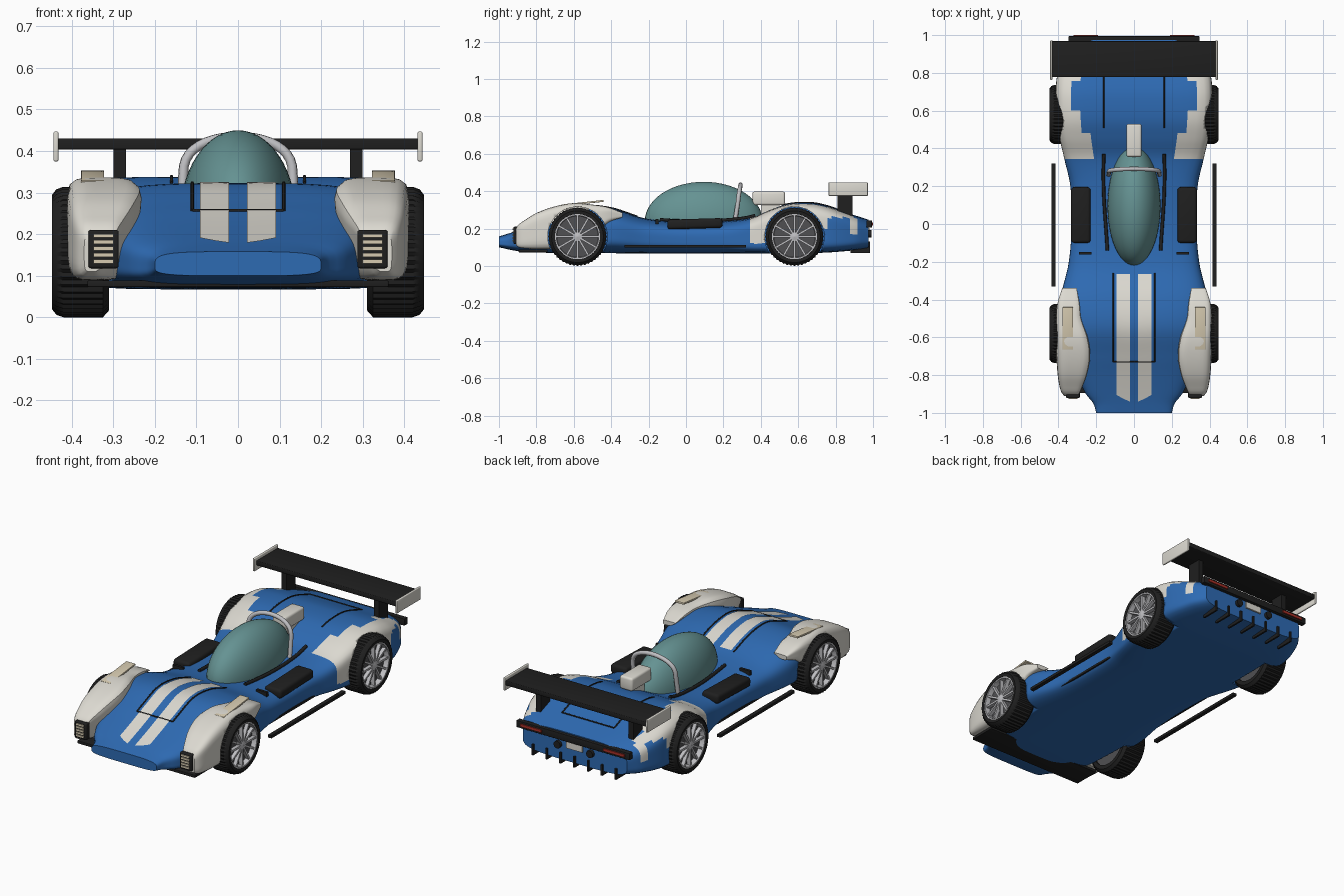
import bpy, bmesh, math
from mathutils import Vector, Matrix

if "Cube" in bpy.data.objects:
    bpy.data.objects.remove(bpy.data.objects["Cube"])


def material(name, *rgb):
    m = bpy.data.materials.new(name)
    m.use_nodes = True
    m.diffuse_color = (*rgb, 1)
    m.node_tree.nodes["Principled BSDF"].inputs["Base Color"].default_value = (*rgb, 1)
    return m


BLUE = material("body blue", .027, .145, .45)
WHITE = material("warm white", .72, .70, .64)
BLACK = material("black", .014, .014, .014)
GLASS = material("teal glass", .13, .29, .29)
SILVER = material("silver", .52, .52, .54)
BEIGE = material("lamp beige", .68, .60, .44)
RED = material("lamp red", .4, .03, .02)
GREY = material("dark grey", .08, .08, .085)


def finish(bm, name, *mats, angle=35):
    bmesh.ops.recalc_face_normals(bm, faces=bm.faces)
    me = bpy.data.meshes.new(name)
    bm.to_mesh(me)
    bm.free()
    ob = bpy.data.objects.new(name, me)
    bpy.context.collection.objects.link(ob)
    for m in mats:
        me.materials.append(m)
    activate(ob)
    bpy.ops.object.shade_smooth_by_angle(angle=math.radians(angle))
    return ob


def activate(ob):
    bpy.ops.object.select_all(action='DESELECT')
    ob.select_set(True)
    bpy.context.view_layer.objects.active = ob


def box(name, mat, x, y, z, bevel=0.0, tilt=0.0):
    """Box from x, y and z ranges, optionally bevelled and tilted about x."""
    bm = bmesh.new()
    bmesh.ops.create_cube(bm, size=1)
    size = [r[1] - r[0] for r in (x, y, z)]
    bmesh.ops.scale(bm, vec=size, verts=bm.verts)
    if bevel:
        bmesh.ops.bevel(bm, geom=bm.edges[:], offset=bevel, segments=3, affect='EDGES', profile=.5)
    bmesh.ops.rotate(bm, matrix=Matrix.Rotation(tilt, 3, 'X'), verts=bm.verts)
    bmesh.ops.translate(bm, vec=[sum(r) / 2 for r in (x, y, z)], verts=bm.verts)
    return finish(bm, name, mat)


def span(s, a, b):
    return tuple(sorted((s * a, s * b)))


def loft(bm, rings, closed=False):
    rows = [[bm.verts.new(p) for p in ring] for ring in rings]
    n = len(rows[0])
    for a, b in zip(rows, rows[1:] + rows[:1] if closed else rows[1:]):
        for i in range(n):
            bm.faces.new((a[i], a[(i + 1) % n], b[(i + 1) % n], b[i]))
    if not closed:
        bm.faces.new(rows[0])
        bm.faces.new(rows[-1])


def tube(name, mat, pts, r):
    cu = bpy.data.curves.new(name, 'CURVE')
    cu.dimensions, cu.bevel_depth, cu.bevel_resolution, cu.use_fill_caps = '3D', r, 2, True
    sp = cu.splines.new('POLY')
    sp.points.add(len(pts) - 1)
    for q, p in zip(sp.points, pts):
        q.co = (*p, 1)
    ob = bpy.data.objects.new(name, cu)
    bpy.context.collection.objects.link(ob)
    cu.materials.append(mat)
    activate(ob)
    bpy.ops.object.convert(target='MESH')
    bpy.ops.object.shade_smooth_by_angle(angle=math.radians(50))


def keyed(keys):
    """Smooth curve through (position, value) keys."""
    def slope(i):
        a, b = keys[max(i - 1, 0)], keys[min(i + 1, len(keys) - 1)]
        return (b[1] - a[1]) / (b[0] - a[0])

    def f(t):
        t = min(max(t, keys[0][0]), keys[-1][0])
        i = max(j for j in range(len(keys) - 1) if keys[j][0] <= t)
        (p, u), (q, v) = keys[i], keys[i + 1]
        h, k = q - p, (t - p) / (q - p)
        return (u * (1 + 2 * k) * (1 - k) ** 2 + v * k * k * (3 - 2 * k)
                + h * k * (1 - k) * (slope(i) * (1 - k) - slope(i + 1) * k))
    return f


def super_ring(n, count):
    """Unit rounded square, given as (cos, sin) pairs."""
    for i in range(count):
        c, s = math.cos(math.tau * i / count), math.sin(math.tau * i / count)
        r = (abs(c) ** n + abs(s) ** n) ** (-1 / n)
        yield c * r, s * r


# Body shape along its length
width = keyed([(-1, .2), (-.95, .215), (-.9, .255), (-.8, .3), (-.6, .36), (-.42, .39), (-.2, .345), (0, .33),
               (.2, .337), (.35, .37), (.5, .402), (.75, .412), (.9, .37), (.975, .32)])
top = keyed([(-1, .158), (-.93, .18), (-.8, .228), (-.7, .268), (-.55, .32), (-.4, .31), (-.22, .255), (0, .235),
             (.2, .24), (.35, .258), (.45, .3), (.55, .332), (.67, .337), (.75, .322), (.85, .288), (.975, .248)])
floor = keyed([(-1, .1), (-.9, .08), (-.7, .07), (.7, .07), (.975, .09)])
square = keyed([(-1, 4), (.2, 4), (.45, 7), (.8, 6), (.975, 4)])
white_edge = keyed([(.34, .2), (.45, .235), (.52, .27), (.6, .31), (.7, .33), (.77, .3), (.85, .3), (.93, .33)])


def middle(y):
    return floor(y) + .4 * (top(y) - floor(y))


def surface(x, y):
    k = max(0, 1 - abs(x / width(y)) ** square(y))
    return middle(y) + (top(y) - middle(y)) * k ** (1 / square(y))


def cut_arches(ob, sides):
    for s in sides:
        for y in (-.58, .58):
            bm = bmesh.new()
            bmesh.ops.create_cone(bm, cap_ends=True, segments=48, radius1=.159, radius2=.159, depth=.3,
                                  matrix=Matrix.Translation((s * .452, y, .157)) @ Matrix.Rotation(math.pi / 2, 4, 'Y'))
            cutter = finish(bm, "arch_cutter", ob.data.materials[0])
            cutter.hide_render = True
            activate(ob)
            mod = ob.modifiers.new("arch", 'BOOLEAN')
            mod.operation, mod.solver, mod.object = 'DIFFERENCE', 'EXACT', cutter
            bpy.ops.object.modifier_apply(modifier=mod.name)
            bpy.data.objects.remove(cutter)


rings = []
for i in range(101):
    y = -1 + 1.975 * i / 100
    m = middle(y)
    rings.append([(c * width(y), y, m + s * ((top(y) - m) if s > 0 else (m - floor(y))))
                  for c, s in super_ring(square(y), 72)])
bm = bmesh.new()
loft(bm, rings)
body = finish(bm, "body", BLUE, WHITE)
cut_arches(body, (-1, 1))
for p in body.data.polygons:
    x, y, z = p.center
    low = .12 if y < .5 else .2 if y < .76 else .26 if y < .87 else .17
    if .34 < y < .92 and abs(x) > white_edge(y) and z > low and abs(x) > .2:
        p.material_index = 1

# Front fenders: inner x, outer x, bottom and top along the length
ys = (-.91, -.895, -.87, -.8, -.7, -.6, -.5, -.42, -.34)
inner, outer, under, crest = (keyed(list(zip(ys, v))) for v in (
    (.29, .28, .268, .24, .222, .235, .27, .28, .295),
    (.37, .382, .392, .404, .411, .415, .413, .405, .38),
    (.11, .1, .095, .09, .09, .09, .15, .23, .26),
    (.2, .222, .24, .283, .319, .336, .328, .315, .285)))
for s in (-1, 1):
    rings = []
    for i in range(41):
        y = -.91 + .57 * i / 40
        a, b, lo, hi = inner(y), outer(y), under(y), crest(y)
        ring = []
        for c, t in super_ring(5, 40):
            lean = .045 * (1 - t) / 2 * (1 - c) / 2
            ring.append((s * ((a + b) / 2 + c * (b - a) / 2 + lean), y, (lo + hi) / 2 + t * (hi - lo) / 2))
        rings.append(ring)
    bm = bmesh.new()
    loft(bm, rings)
    cut_arches(finish(bm, "front_fender", WHITE), (s,))

# Wheels
def lathe(name, mat, s, y, profile, seg, tread=0.0):
    bm = bmesh.new()
    loft(bm, [[(s * x, y + (r - (tread if j % 2 and r > .14 else 0)) * math.cos(math.tau * j / seg),
                .157 + (r - (tread if j % 2 and r > .14 else 0)) * math.sin(math.tau * j / seg))
               for x, r in profile] for j in range(seg)], closed=True)
    finish(bm, name, mat)


for s in (-1, 1):
    for y in (-.58, .58):
        lathe("tyre", BLACK, s, y, [(.31, .118), (.31, .14), (.325, .157), (.42, .157), (.437, .151),
                                    (.447, .138), (.445, .121), (.43, .118)], 96, .005)
        lathe("rim", SILVER, s, y, [(.41, .122), (.443, .122), (.443, .113), (.41, .11)], 48)
        lathe("rim_back", GREY, s, y, [(.32, .005), (.32, .12), (.415, .12), (.415, .005)], 32)
        lathe("hub", SILVER, s, y, [(.41, .001), (.41, .026), (.436, .024), (.441, .001)], 24)
        bm = bmesh.new()
        for k in range(12):
            spin = Matrix.Rotation(math.tau * k / 12, 4, 'X')
            at = Matrix.Translation((s * .427, y, .157)) @ spin @ Matrix.Translation((0, 0, .067))
            bmesh.ops.create_cube(bm, size=1, matrix=at @ Matrix.Diagonal((.02, .011, .1, 1)))
        finish(bm, "wheel_spokes", SILVER)

# Canopy, roll bar and headrest
bm = bmesh.new()
bmesh.ops.create_uvsphere(bm, u_segments=48, v_segments=28, radius=1)
bmesh.ops.delete(bm, geom=[v for v in bm.verts if v.co.z < -.3], context='VERTS')
bmesh.ops.scale(bm, vec=(.14, .315, .21), verts=bm.verts)
bmesh.ops.translate(bm, vec=(0, .095, .24), verts=bm.verts)
finish(bm, "canopy", GLASS)
hoop = [(-.135, .262, .24)]
for c, t in [(math.cos(math.pi * (1 - k / 20)), math.sin(math.pi * k / 20)) for k in range(21)]:
    hoop.append((.132 * c, .278 + .014 * t, .34 + .095 * t ** .75))
tube("roll_bar", SILVER, hoop + [(.135, .262, .24)], .012)
box("headrest", WHITE, (-.04, .04), (.355, .53), (.325, .398), .012)
box("headrest_post", WHITE, (-.025, .025), (.4, .5), (.24, .34))

# Hood stripes and panel seams
for s in (-1, 1):
    bm = bmesh.new()
    rows = []
    for i in range(33):
        rows.append([bm.verts.new((s * x, y, surface(x, y) + .003)) for x, y in
                     ((x, a + (-.265 - a) * i / 32) for x, a in ((.022, -.94), (.057, -.925), (.092, -.905)))])
    for a, b in zip(rows, rows[1:]):
        for k in (0, 1):
            bm.faces.new((a[k], a[k + 1], b[k + 1], b[k]))
    finish(bm, "hood_stripe", WHITE)
    seams = {"hood_seam": (.11, -.73, -.26), "deck_seam": (.16, .51, .86)}
    for name, (x, a, b) in seams.items():
        ys = [a + (b - a) * k / 20 for k in range(21)]
        tube(name, BLACK, [(s * x, y, surface(x, y) + .001) for y in ys], .004)
for x, y in ((.11, -.73), (.16, .86)):
    tube("cross_seam", BLACK, [(-x, y, surface(x, y) + .001), (x, y, surface(x, y) + .001)], .004)

# Side details
for s in (-1, 1):
    box("side_pod", BLACK, span(s, .23, .333), (-.1, .195), (.2, .252), .016, .03)
    box("side_skirt", BLACK, span(s, .415, .437), (-.33, .32), (.098, .113))
    box("sill_strip", BLACK, span(s, .325, .334), (-.2, .2), (.1, .112))
    box("vent_slot", BLACK, span(s, .225, .29), (-.162, -.148), (.225, .25))
    tube("cockpit_edge", BLACK, [(s * (.15 + .012 * math.sin(6 * t)), t, surface(.15, t) + .006)
                                 for t in [-.14 + .51 * k / 16 for k in range(17)]], .009)
    # Headlights and fender plates
    box("headlight_panel", BLACK, span(s, .287, .36), (-.922, -.89), (.118, .21), .006)
    for k in range(5):
        z = .13 + .0155 * k
        box("headlight_bar", BEIGE, span(s, .3, .348), (-.927, -.92), (z, z + .009))
    box("fender_plate", BEIGE, span(s, .322, .378), (-.665, -.44), (.331, .341), .002, .11)
    # Wing supports and end plates
    box("wing_strut", BLACK, span(s, .27, .3), (.81, .89), (.25, .41))
    box("wing_end_plate", WHITE, span(s, .432, .444), (.762, .972), (.375, .447), .004)
    # Rear lamps and exhausts
    box("tail_lamp", RED, span(s, .19, .32), (.99, 1), (.217, .232))
    bm = bmesh.new()
    bmesh.ops.create_cone(bm, cap_ends=True, segments=20, radius1=.02, radius2=.02, depth=.04,
                          matrix=Matrix.Translation((s * .1, .972, .172)) @ Matrix.Rotation(math.pi / 2, 4, 'X'))
    finish(bm, "exhaust", BLACK)

box("wing", BLACK, (-.434, .434), (.778, .968), (.404, .43), .004)
box("front_splitter", BLACK, (-.362, .362), (-.895, -.74), (.073, .089), .003)
box("rear_bar", BLACK, (-.348, .348), (.965, .994), (.205, .243), .003)
box("rear_plate", WHITE, (-.05, .05), (.97, .984), (.165, .2))
for k in range(-3, 4):
    box("diffuser_fin", BLACK, (k * .085 - .005, k * .085 + .005), (.88, .985), (.07, .13))
